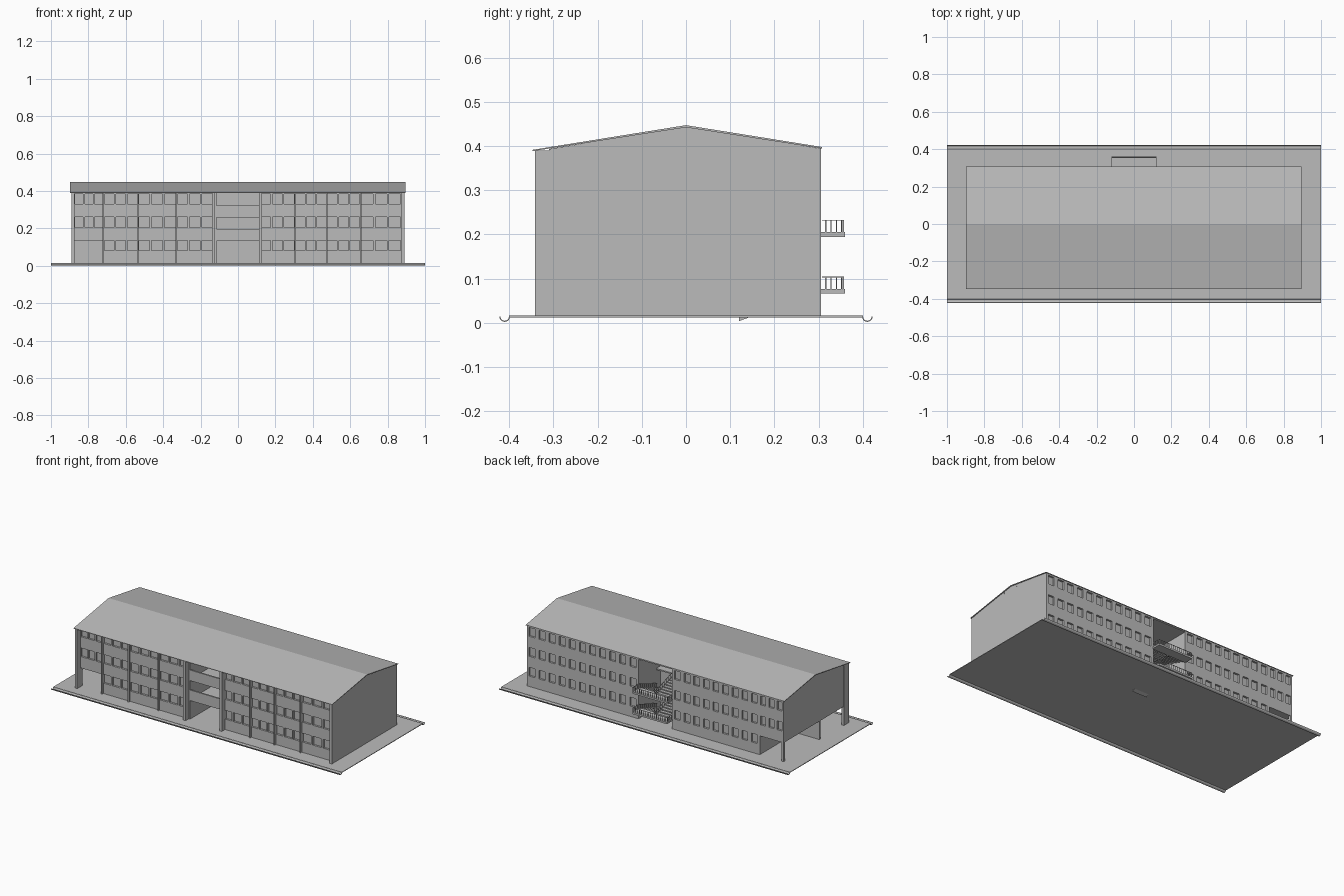
import bpy, math

cube = bpy.data.objects.get("Cube")
if cube:
    bpy.data.objects.remove(cube, do_unlink=True)

# One plain grey for everything
grey = bpy.data.materials.new("plain grey")
grey.use_nodes = True
GREY = (0.5, 0.5, 0.5, 1)
grey.diffuse_color = GREY
grey.node_tree.nodes["Principled BSDF"].inputs["Base Color"].default_value = GREY


class Part:
    """Collects boxes and extruded profiles into one named mesh."""
    def __init__(self, name):
        self.name, self.verts, self.faces = name, [], []

    def prism(self, profile, x0, x1):
        # (y, z) profile extruded along x
        n, b = len(profile), len(self.verts)
        self.verts += [(x, y, z) for x in (x0, x1) for y, z in profile]
        self.faces += [tuple(range(b, b + n)), tuple(range(b + n, b + 2 * n))]
        for i in range(n):
            j = (i + 1) % n
            self.faces.append((b + i, b + j, b + n + j, b + n + i))
        return self

    def box(self, x0, x1, y0, y1, z0, z1):
        return self.prism([(y0, z0), (y1, z0), (y1, z1), (y0, z1)], x0, x1)

    def build(self):
        mesh = bpy.data.meshes.new(self.name)
        mesh.from_pydata(self.verts, [], self.faces)
        mesh.materials.append(grey)
        obj = bpy.data.objects.new(self.name, mesh)
        bpy.context.collection.objects.link(obj)
        bpy.context.view_layer.objects.active = obj
        obj.select_set(True)
        bpy.ops.object.mode_set(mode='EDIT')
        bpy.ops.mesh.select_all(action='SELECT')
        bpy.ops.mesh.normals_make_consistent(inside=False)
        bpy.ops.object.mode_set(mode='OBJECT')
        obj.select_set(False)
        return obj


GROUND, EAVE, RIDGE = 0.016, 0.39, 0.447
END, BAY, PASSAGE = 0.89, 0.12, -0.72
FRONT, BACK, FIN = -0.31, 0.305, -0.342
FLOORS = [GROUND, 0.14, 0.265]
SILL, HEAD = 0.065, 0.12      # window heights above each floor

# Paved base with a half-round gutter along both long edges
Part("paved_base").box(-1, 1, -0.4, 0.4, 0.012, GROUND).build()
for name, side in (("front_gutter", -1), ("back_gutter", 1)):
    arc = [(side * (0.41 + r * math.cos(a)), 0.014 + r * math.sin(a))
           for r, step in ((0.012, 1), (0.0095, -1))
           for a in [math.pi * (1 + i / 8) for i in range(9)][::step]]
    Part(name).prism(arc, -1, 1).build()

# Low gabled roof with a longer front eave
slope = (RIDGE - 0.398) / 0.305
edge = RIDGE - slope * 0.347
Part("roof").prism([(-0.347, edge), (0, RIDGE), (0.308, RIDGE - slope * 0.308),
                    (0.308, 0.394), (0, RIDGE - 0.005), (-0.347, edge - 0.003)],
                   -0.897, 0.895).build()
Part("attic").prism([(FRONT, EAVE - 0.002), (FRONT, 0.393), (0, RIDGE - 0.003),
                     (BACK, 0.394), (BACK, EAVE - 0.002)], -END, END).build()
vents = Part("gable_vents")
for y in (-0.06, 0.05):
    for x in (-END, END):
        vents.box(x - 0.002, x + 0.002, y - 0.001, y + 0.001, 0.42, 0.432)
vents.build()


def facade(name, outer, inward, spans):
    """Storeys of wall with rows of recessed windows; spans = (x0, x1, count)."""
    wall, panes = Part(name + "_wall"), Part(name + "_window_panes")
    inner = outer + inward * 0.014
    for floor in FLOORS:
        top = EAVE if floor == FLOORS[-1] else floor + 0.125
        for x0, x1, count in spans:
            if floor == GROUND and (x0 + x1) / 2 < PASSAGE:
                continue
            ya, yb = sorted((outer, inner))
            wall.box(x0, x1, ya, yb, floor, floor + SILL)
            wall.box(x0, x1, ya, yb, floor + HEAD, top)
            pitch = (x1 - x0) / count
            for i in range(count + 1):
                c = x0 + i * pitch
                half = pitch * (0.08 if name == "front" else 0.2)
                wall.box(max(x0, c - half), min(x1, c + half), ya, yb,
                         floor + SILL, floor + HEAD)
            panes.box(x0, x1, inner - 0.002, inner + 0.002, floor, top)
    wall.build()
    panes.build()


# Front bays between pilasters, three windows each
lines = [[-0.875, -0.72, -0.535, -0.33, -0.13], [0.115, 0.305, 0.475, 0.655, 0.875]]
facade("front", FRONT, 1, [(a, b, 3) for row in lines for a, b in zip(row, row[1:])])
# Back rows of single windows
facade("back", BACK, -1, [(-END, PASSAGE, 3), (PASSAGE, -BAY, 9), (BAY, END, 11)])

# Pilasters: deep fins at the ends and beside the open bay, slim ones between
pilasters = Part("front_pilasters")
for x in lines[0][1:-1] + lines[1][1:-1]:
    pilasters.box(x - 0.004, x + 0.004, FRONT - 0.012, FRONT + 0.01, GROUND, EAVE)
pilasters.build()
fins = Part("front_fins")
for x in (-0.883, -0.132, 0.12, 0.88):
    fins.box(x - 0.008, x + 0.008, FIN, FRONT + 0.02, GROUND, EAVE)
fins.build()

# End walls; one end is raised over the open ground-floor passage
Part("right_end_wall").box(-END, -END + 0.012, FIN, BACK, FLOORS[1], EAVE).build()
Part("left_end_wall").box(END - 0.012, END, FIN, BACK, GROUND, EAVE).build()
passage = Part("passage_walls")
passage.box(PASSAGE - 0.005, PASSAGE + 0.005, FRONT, BACK, GROUND, FLOORS[1])
passage.box(-END + 0.004, PASSAGE, -0.065, -0.055, GROUND, FLOORS[1])
passage.box(-END, PASSAGE, FRONT, BACK, FLOORS[1] - 0.006, FLOORS[1] + 0.002)
passage.build()
Part("passage_post").box(-END, -END + 0.014, BACK - 0.014, BACK, GROUND, FLOORS[1]).build()

# Open central bay: side walls, rear partition, floors and parapets
bay = Part("central_bay_walls")
for x in (-BAY, BAY):
    bay.box(x - 0.005, x + 0.005, FRONT, BACK, GROUND, EAVE)
bay.box(-BAY, BAY, 0.08, 0.088, GROUND, EAVE)
bay.build()
decks, parapets = Part("central_bay_floors"), Part("central_bay_parapets")
for z in FLOORS[1:]:
    decks.box(-BAY, BAY, FRONT, 0.13, z - 0.008, z)
    parapets.box(-BAY, BAY, FRONT, FRONT + 0.01, z - 0.008, z + 0.058)
decks.build()
parapets.build()

# Rear stairs: two flights per storey meeting on a projecting landing
LANDINGS, STEPS = [0.077, 0.205], 9
stairs, landings = Part("stair_flights"), Part("stair_landings")
rails = Part("stair_railings")
THIN = 0.0012


def flight(x0, x1, z0, z1):
    """Flight along y between the bay floor and the landing, with a handrail."""
    y0, y1 = 0.125, 0.305
    dy, dz = (y1 - y0) / STEPS, (z1 - z0) / STEPS
    for i in range(STEPS):
        y, z = y0 + i * dy, z0 + (i + 0.5) * dz
        stairs.box(x0, x1, y, y + dy, z - 0.003, z + 0.003)
    for x in (x0 + 0.004, x1 - 0.004):
        stairs.prism([(y0, z0 - 0.008), (y1, z1 - 0.008), (y1, z1), (y0, z0)],
                     x - 0.002, x + 0.002)
        rails.prism([(y0, z0 + 0.029), (y1, z1 + 0.029), (y1, z1 + 0.032), (y0, z0 + 0.032)],
                    x - THIN, x + THIN)
        for i in range(STEPS):
            y, z = y0 + (i + 0.5) * dy, z0 + (i + 0.5) * dz
            rails.box(x - THIN, x + THIN, y - THIN, y + THIN, z, z + 0.03)


for i, z in enumerate(LANDINGS):
    flight(0.01, BAY - 0.006, FLOORS[i], z)
    flight(-BAY + 0.006, -0.01, FLOORS[i + 1], z)
    landings.box(-BAY, BAY, 0.3, 0.36, z - 0.011, z)
    top = z + 0.028
    rails.box(-BAY, BAY, 0.354, 0.357, top - 0.002, top)
    for k in range(17):
        x = -BAY + 0.002 + k * (2 * BAY - 0.004) / 16
        rails.box(x - THIN, x + THIN, 0.354, 0.357, z, top)
    for x in (-BAY + 0.002, BAY - 0.002):
        rails.box(x - THIN, x + THIN, 0.308, 0.357, top - 0.002, top)
        for k in range(4):
            y = 0.316 + k * 0.012
            rails.box(x - THIN, x + THIN, y - THIN, y + THIN, z, top)
# Foot of the first flight, sunk into the base
stairs.prism([(0.12, 0.004), (0.145, 0.013), (0.12, 0.013)], 0.012, BAY - 0.008)
for part in (stairs, landings, rails):
    part.build()
